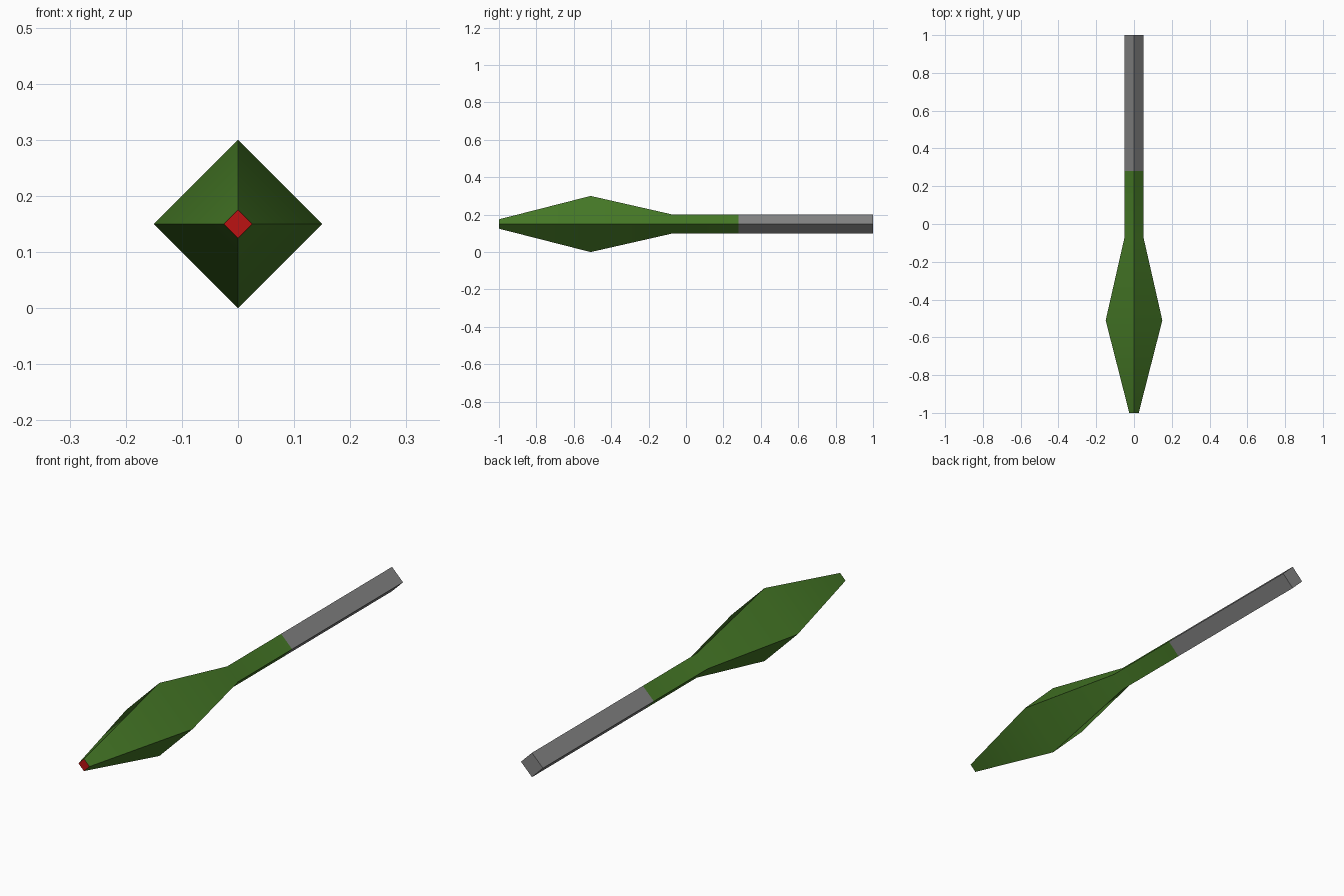
import bpy, bmesh, math

if "Cube" in bpy.data.objects:
    bpy.data.objects.remove(bpy.data.objects["Cube"])

AXIS_Z = 0.15


def material(name, rgb):
    m = bpy.data.materials.new(name)
    m.diffuse_color = (*rgb, 1.0)
    m.use_nodes = True
    m.node_tree.nodes["Principled BSDF"].inputs["Base Color"].default_value = m.diffuse_color
    return m


green = material("olive green", (0.062, 0.195, 0.02))
grey = material("steel grey", (0.23, 0.23, 0.23))
red = material("red", (0.5, 0.006, 0.006))


def diamond_loft(name, profile, mats, cap_front=False, cap_back=False):
    """Loft a four-sided diamond section along y; profile holds (y, radius).
    The front cap takes the last material."""
    bm = bmesh.new()
    rings = []
    for y, r in profile:
        rings.append([bm.verts.new((r * math.cos(k * math.pi / 2), y,
                                    AXIS_Z + r * math.sin(k * math.pi / 2)))
                      for k in range(4)])
    for a, b in zip(rings, rings[1:]):
        for k in range(4):
            n = (k + 1) % 4
            bm.faces.new((a[k], a[n], b[n], b[k])).normal_update()
    if cap_front:
        bm.faces.new(rings[0][::-1]).material_index = len(mats) - 1
    if cap_back:
        bm.faces.new(rings[-1])
    bm.normal_update()
    # Make every face point away from the axis, and caps point along it
    mid = sum(y for y, r in profile) / len(profile)
    for f in bm.faces:
        c = f.calc_center_median()
        out = c.copy()
        out.z -= AXIS_Z
        out.y = 0
        if out.length < 1e-4:
            out.y = c.y - mid
        if f.normal.dot(out) < 0:
            f.normal_flip()
    mesh = bpy.data.meshes.new(name)
    bm.to_mesh(mesh)
    bm.free()
    for m in mats:
        mesh.materials.append(m)
    ob = bpy.data.objects.new(name, mesh)
    bpy.context.collection.objects.link(ob)
    bpy.ops.object.select_all(action='DESELECT')
    ob.select_set(True)
    bpy.context.view_layer.objects.active = ob
    bpy.ops.object.shade_smooth_by_angle(angle=math.radians(30))
    return ob


# Tapered head with its neck and red tip
diamond_loft("head", [(-1.0, 0.025), (-0.51, 0.15), (-0.07, 0.05), (0.28, 0.05)],
             [green, red], cap_front=True)

# Straight shaft behind the neck
diamond_loft("shaft", [(0.28, 0.05), (1.0, 0.05)], [grey], cap_back=True)
